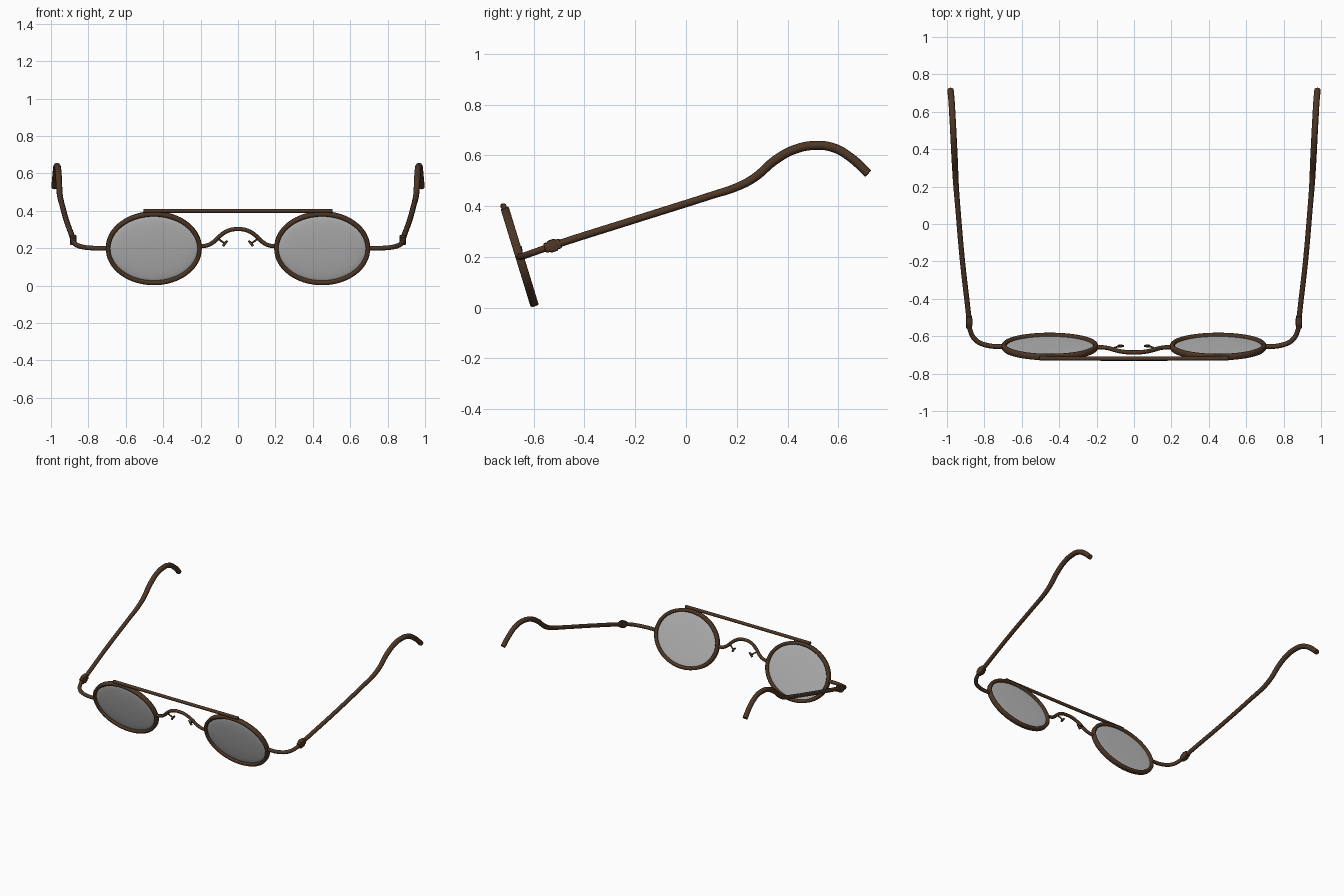
import bpy, bmesh, math
from mathutils import Matrix, Vector

if "Cube" in bpy.data.objects:
    bpy.data.objects.remove(bpy.data.objects["Cube"])


def material(name, rgb):
    m = bpy.data.materials.new(name)
    m.diffuse_color = (*rgb, 1)
    m.use_nodes = True
    m.node_tree.nodes["Principled BSDF"].inputs["Base Color"].default_value = m.diffuse_color
    return m


METAL = material("dark bronze", (0.075, 0.038, 0.019))
GLASS = material("grey glass", (0.52, 0.52, 0.52))
# Tilted frame of the front: local x across, z up along the lenses
FRONT = Matrix.Translation((0, -0.655, 0.2)) @ Matrix.Rotation(0.298, 4, 'X')


def add_mesh(name, me, mat, angle=40):
    me.materials.clear()
    me.materials.append(mat)
    ob = bpy.data.objects.new(name, me)
    bpy.context.collection.objects.link(ob)
    bpy.ops.object.select_all(action='DESELECT')
    ob.select_set(True)
    bpy.context.view_layer.objects.active = ob
    bpy.ops.object.shade_smooth_by_angle(angle=math.radians(angle))
    return ob


def tube(name, pts, radius, radii=None, mat=METAL, res=6):
    """Smooth round wire through the points, as a mesh."""
    cu = bpy.data.curves.new(name, 'CURVE')
    cu.dimensions = '3D'
    cu.bevel_depth = radius
    cu.bevel_resolution = 3
    cu.resolution_u = res
    cu.use_fill_caps = True
    sp = cu.splines.new('BEZIER')
    sp.bezier_points.add(len(pts) - 1)
    for i, (bp, p) in enumerate(zip(sp.bezier_points, pts)):
        bp.co = p
        bp.handle_left_type = bp.handle_right_type = 'AUTO'
        bp.radius = radii[i] if radii else 1
    tmp = bpy.data.objects.new(name + "_wire", cu)
    bpy.context.collection.objects.link(tmp)
    dg = bpy.context.evaluated_depsgraph_get()
    me = bpy.data.meshes.new_from_object(tmp.evaluated_get(dg))
    bpy.data.objects.remove(tmp)
    return add_mesh(name, me, mat)


def rim(name, cx, rx, rz, half_w, half_d, n=64):
    """Oval ring with a chamfered rectangular section."""
    c = 0.005
    prof = [(half_w, half_d - c), (half_w - c, half_d), (c - half_w, half_d), (-half_w, half_d - c)]
    prof += [(-a, -b) for a, b in prof]
    bm = bmesh.new()
    rings = []
    for i in range(n):
        t = 2 * math.pi * i / n
        rings.append([bm.verts.new(FRONT @ Vector((cx + (rx + r) * math.cos(t), d,
                                                   (rz + r) * math.sin(t)))) for r, d in prof])
    k = len(prof)
    for i in range(n):
        a, b = rings[i], rings[(i + 1) % n]
        for j in range(k):
            bm.faces.new((a[j], a[(j + 1) % k], b[(j + 1) % k], b[j]))
    bmesh.ops.recalc_face_normals(bm, faces=bm.faces)
    me = bpy.data.meshes.new(name)
    bm.to_mesh(me)
    bm.free()
    return add_mesh(name, me, METAL, 50)


def lens(name, cx, rx, rz):
    """Thin, slightly domed oval glass."""
    bm = bmesh.new()
    bmesh.ops.create_uvsphere(bm, u_segments=64, v_segments=16, radius=1)
    # the pole of the ball becomes the optical axis; the back is nearly flat
    for v in bm.verts:
        x, y, z = v.co
        v.co = FRONT @ Vector((cx + rx * x, -z * (0.013 if z > 0 else 0.004), rz * y))
    bmesh.ops.recalc_face_normals(bm, faces=bm.faces)
    me = bpy.data.meshes.new(name)
    bm.to_mesh(me)
    bm.free()
    return add_mesh(name, me, GLASS, 60)


def block(name, loc, size, rot, bevel):
    bm = bmesh.new()
    bmesh.ops.create_cube(bm, size=1)
    bmesh.ops.scale(bm, vec=size, verts=bm.verts)
    bmesh.ops.bevel(bm, geom=bm.edges[:], offset=bevel, segments=2, affect='EDGES', profile=0.5)
    bmesh.ops.transform(bm, matrix=Matrix.Translation(loc) @ rot, verts=bm.verts)
    me = bpy.data.meshes.new(name)
    bm.to_mesh(me)
    bm.free()
    return add_mesh(name, me, METAL)


# Half profile of the temple arm: hinge bend, straight shaft, curled ear hook
ARM = [(0.695, -0.655, 0.200), (0.78, -0.650, 0.201), (0.845, -0.622, 0.210),
       (0.877, -0.565, 0.230), (0.883, -0.50, 0.252), (0.917, -0.20, 0.347),
       (0.943, 0.10, 0.442), (0.951, 0.20, 0.475), (0.955, 0.27, 0.512),
       (0.959, 0.35, 0.580), (0.963, 0.43, 0.624), (0.967, 0.51, 0.639),
       (0.971, 0.58, 0.630), (0.975, 0.65, 0.590), (0.981, 0.717, 0.528)]
ARM_R = [0.9] * 4 + [1, 1, 1, 1.08, 1.15] + [1.22] * 6

for side, s in (("right", 1), ("left", -1)):
    def flip(pts):
        return [(s * x, y, z) for x, y, z in pts]

    rim(side + "_rim", s * 0.45, 0.245, 0.192, 0.0115, 0.0165)
    lens(side + "_lens", s * 0.45, 0.237, 0.184)
    tube(side + "_temple_arm", flip(ARM), 0.0145, ARM_R)

    # Hinge block with a raised middle knuckle
    slope = Matrix.Rotation(math.radians(17.5), 4, 'X')
    block(side + "_hinge", (s * 0.881, -0.525, 0.244), (0.032, 0.068, 0.040), slope, 0.007)
    block(side + "_hinge_knuckle", (s * 0.881, -0.525, 0.244), (0.036, 0.036, 0.050), slope, 0.008)

    # Nose pad arm and small pad
    tube(side + "_pad_arm", flip([(0.118, -0.668, 0.250), (0.100, -0.660, 0.246),
                                  (0.086, -0.655, 0.236), (0.072, -0.652, 0.226)]), 0.005)
    tube(side + "_nose_pad", flip([(0.057, -0.652, 0.240), (0.070, -0.652, 0.226),
                                   (0.080, -0.652, 0.211)]), 0.008, [0.7, 1, 0.9])

# Arched bridge lying in the tilted front
half = [(0.205, 0.012), (0.165, 0.016), (0.132, 0.034), (0.10, 0.066), (0.055, 0.097)]
arch = [(-x, z) for x, z in half] + [(0, 0.107)] + [(x, z) for x, z in reversed(half)]
tube("bridge", [FRONT @ Vector((x, 0, z)) for x, z in arch], 0.0115)

# Straight brow bar across the tops of the rims
tube("brow_bar", [(-0.505, -0.718, 0.400), (0, -0.720, 0.400), (0.505, -0.718, 0.400)], 0.0115)
